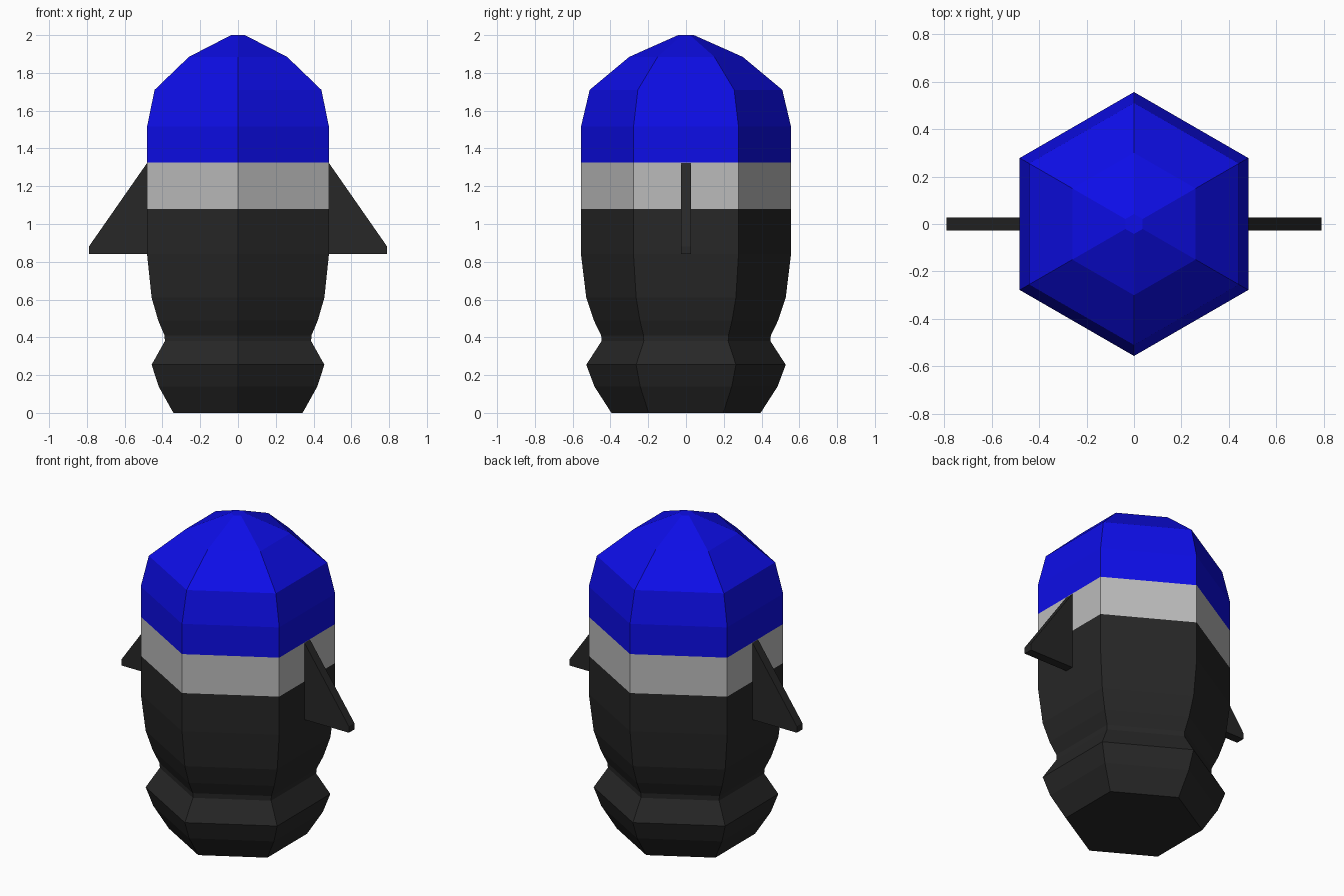
import bpy, bmesh, math

if "Cube" in bpy.data.objects:
    bpy.data.objects.remove(bpy.data.objects["Cube"])


def material(name, rgb):
    m = bpy.data.materials.new(name)
    m.diffuse_color = (*rgb, 1)
    m.use_nodes = True
    m.node_tree.nodes["Principled BSDF"].inputs["Base Color"].default_value = m.diffuse_color
    return m


def finish(name, bm, mat):
    bmesh.ops.recalc_face_normals(bm, faces=bm.faces[:])
    me = bpy.data.meshes.new(name)
    bm.to_mesh(me)
    bm.free()
    me.materials.append(mat)
    ob = bpy.data.objects.new(name, me)
    bpy.context.collection.objects.link(ob)
    return ob


def hex_shell(name, profile, mat, cap_bottom=False, cap_top=False):
    """Six-sided lathe of (radius, z) points, corners on +y and -y."""
    bm = bmesh.new()
    rings = []
    for r, z in profile:
        angles = [math.radians(90 + 60 * i) for i in range(6)]
        rings.append([bm.verts.new((r * math.cos(a), r * math.sin(a), z)) for a in angles])
    for lo, hi in zip(rings, rings[1:]):
        for i in range(6):
            j = (i + 1) % 6
            bm.faces.new((lo[i], lo[j], hi[j], hi[i]))
    if cap_bottom:
        bm.faces.new(rings[0][::-1])
    if cap_top:
        bm.faces.new(rings[-1])
    return finish(name, bm, mat)


def fin(name, side, mat):
    """Triangular side plate extruded along y."""
    outline = [(0.48, 1.325), (0.79, 0.88), (0.79, 0.84), (0.48, 0.84)]
    bm = bmesh.new()
    face = bm.faces.new([bm.verts.new((side * x, -0.0275, z)) for x, z in outline])
    ext = bmesh.ops.extrude_face_region(bm, geom=[face])
    moved = [g for g in ext["geom"] if isinstance(g, bmesh.types.BMVert)]
    bmesh.ops.translate(bm, vec=(0, 0.055, 0), verts=moved)
    return finish(name, bm, mat)


black = material("black", (0.02, 0.02, 0.02))
grey = material("band_grey", (0.5, 0.5, 0.5))
blue = material("blue", (0.004, 0.004, 0.8))

# Lower body with pinched waist and flared foot
hex_shell("lower_body", [(0.395, 0), (0.485, 0.14), (0.528, 0.255), (0.447, 0.38),
                         (0.449, 0.41), (0.488, 0.49), (0.528, 0.61), (0.556, 0.84),
                         (0.556, 1.08)], black, cap_bottom=True)
# Pale band
hex_shell("band", [(0.556, 1.08), (0.556, 1.325)], grey)
# Domed cap
hex_shell("domed_cap", [(0.556, 1.325), (0.556, 1.515), (0.51, 1.71), (0.3, 1.885),
                        (0.042, 2.0)], blue, cap_top=True)
# Side fins
fin("right_fin", 1, black)
fin("left_fin", -1, black)
